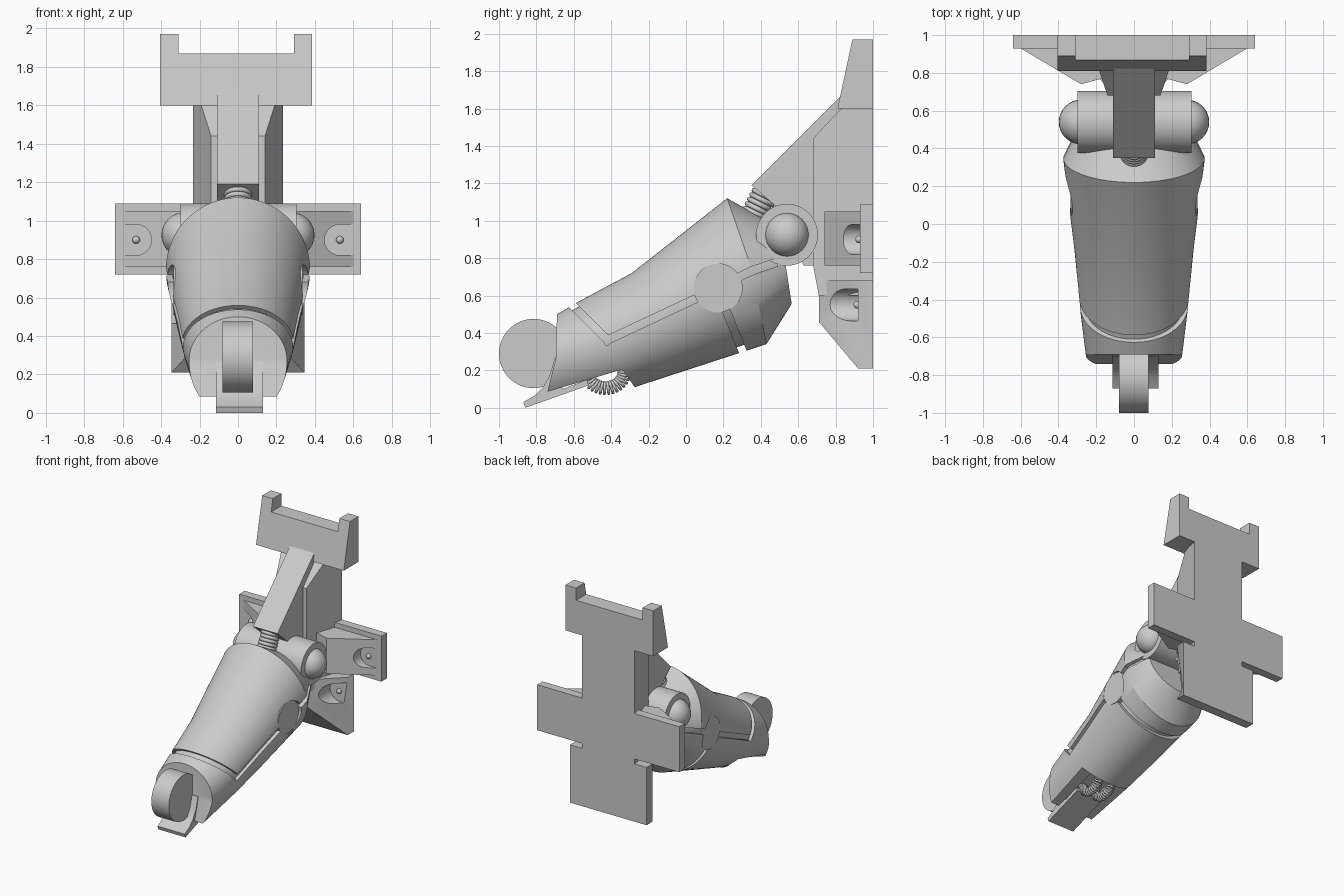
import bpy, bmesh, math
from mathutils import Vector

if "Cube" in bpy.data.objects:
    bpy.data.objects.remove(bpy.data.objects["Cube"])


def make(name, bm, smooth=False):
    bmesh.ops.recalc_face_normals(bm, faces=bm.faces)
    me = bpy.data.meshes.new(name)
    bm.to_mesh(me)
    bm.free()
    ob = bpy.data.objects.new(name, me)
    bpy.context.collection.objects.link(ob)
    return shade(ob) if smooth else ob


def activate(ob):
    bpy.ops.object.select_all(action='DESELECT')
    ob.select_set(True)
    bpy.context.view_layer.objects.active = ob


def shade(ob, angle=30):
    activate(ob)
    bpy.ops.object.shade_smooth_by_angle(angle=math.radians(angle))
    return ob


def prism(name, pts, a, b, axis='x', smooth=False, width=None):
    """Extrude a profile along an axis; width(y) tapers an x prism."""
    def place(p, t):
        if axis == 'x':
            k = width(p[0]) if width else 1
            return (t * k, p[0], p[1])
        return (p[0], t, p[1]) if axis == 'y' else (p[0], p[1], t)
    bm = bmesh.new()
    lo = [bm.verts.new(place(p, a)) for p in pts]
    hi = [bm.verts.new(place(p, b)) for p in pts]
    bm.faces.new(lo)
    bm.faces.new(hi)
    n = len(pts)
    for i in range(n):
        j = (i + 1) % n
        bm.faces.new((lo[i], lo[j], hi[j], hi[i]))
    return make(name, bm, smooth)


def circle(cx, cy, r, n=48):
    return [(cx + r * math.cos(i * math.tau / n), cy + r * math.sin(i * math.tau / n)) for i in range(n)]


def rect(x0, y0, x1, y1):
    return [(x0, y0), (x1, y0), (x1, y1), (x0, y1)]


def cut(ob, cutter):
    cutter.hide_render = True
    m = ob.modifiers.new('cut', 'BOOLEAN')
    m.object, m.operation, m.solver = cutter, 'DIFFERENCE', 'EXACT'
    activate(ob)
    bpy.ops.object.modifier_apply(modifier=m.name)
    bpy.data.objects.remove(cutter, do_unlink=True)


def dome(name, loc, r, seg=32):
    bpy.ops.mesh.primitive_uv_sphere_add(segments=seg, ring_count=seg // 2, radius=r, location=loc)
    ob = bpy.context.object
    ob.name = name
    bpy.ops.object.shade_smooth()


def ring(name, loc, tangent, R, r):
    rot = Vector(tangent).to_track_quat('Z', 'Y').to_euler()
    bpy.ops.mesh.primitive_torus_add(major_segments=24, minor_segments=8, major_radius=R,
                                     minor_radius=r, location=loc, rotation=rot)
    bpy.context.object.name = name
    bpy.ops.object.shade_smooth()


def loft(name, sections, n=96):
    """Sections are (top, mid, bottom) points in y-z plus a half width in x."""
    bm = bmesh.new()
    loops = []
    for top, mid, bot, w in sections:
        top, mid, bot = Vector(top), Vector(mid), Vector(bot)
        loop = []
        for i in range(n):
            c, s = math.cos(i * math.tau / n), math.sin(i * math.tau / n)
            p = mid + ((top - mid) * c if c > 0 else (mid - bot) * c)
            loop.append(bm.verts.new((w * s, p.x, p.y)))
        loops.append(loop)
    for a, b in zip(loops, loops[1:]):
        for i in range(n):
            j = (i + 1) % n
            bm.faces.new((a[i], a[j], b[j], b[i]))
    for loop, sec in ((loops[0], sections[0]), (loops[-1], sections[-1])):
        c = bm.verts.new((0, *sec[1]))
        for i in range(n):
            bm.faces.new((loop[i], loop[(i + 1) % n], c))
    return make(name, bm)


def blend(a, b, t):
    pts = [tuple(Vector(p).lerp(Vector(q), t)) for p, q in zip(a[:3], b[:3])]
    return (*pts, a[3] + (b[3] - a[3]) * t)


def shrink(sec, k):
    mid = (Vector(sec[0]) + Vector(sec[2])) / 2
    return (*[tuple(mid + (Vector(p) - mid) * k) for p in sec[:3]], sec[3] * k)


# mounting spine, tapering toward the front
prism('spine', [(0.71, 0.6), (0.68, 0.76), (0.68, 1.44), (0.83, 1.6), (0.96, 1.6), (1, 1.6), (1, 0.6), (0.96, 0.6)],
      -1, 1, width=lambda y: min(0.235, 0.14 + (y - 0.68) * 0.34))

# top block with notch
top = prism('top_block', [(0.81, 1.6), (1, 1.6), (1, 1.97), (0.89, 1.97)], -0.405, 0.385)
cut(top, prism('notch', rect(0.5, 1.87, 1.3, 2.2), -0.31, 0.29))

# lower foot of the mount
foot = prism('lower_mount', [(0.71, 0.46), (0.92, 0.21), (1, 0.21), (1, 0.68), (0.92, 0.68), (0.71, 0.68)],
             -1, 1, width=lambda y: min(0.345, 0.12 + (y - 0.71) * 1.07))

# side arms, gussets, screw pockets and screws
prism('arm_plate', rect(-0.64, 0.93, 0.64, 1.0), 0.72, 1.09, 'z')


def slot(cx, cz, r, s):
    arc = [(s * (cx - r * math.sin(i * math.pi / 16)), cz + r * math.cos(i * math.pi / 16)) for i in range(17)]
    return arc + [(s * (cx + 0.3), cz - r), (s * (cx + 0.3), cz + r)]


for s in (-1, 1):
    g = prism('arm_gusset', [(s * x, y) for x, y in
                             ((0.1, 0.94), (0.6, 0.94), (0.6, 0.93), (0.28, 0.74), (0.17, 0.77), (0.1, 0.8))],
              0.76, 1.05, 'z')
    cut(g, prism('slot', slot(0.53, 0.9, 0.08, s), 0.5, 0.93, 'y'))
    cut(foot, prism('slot', slot(0.27, 0.55, 0.085, s), 0.5, 0.92, 'y'))
    shade(g)
    dome('arm_screw', (s * 0.53, 0.925, 0.9), 0.02, 16)
    dome('foot_screw', (s * 0.27, 0.915, 0.55), 0.02, 16)
    dome('hinge_cap', (s * 0.28, 0.54, 0.925), 0.118)
shade(foot)

# diagonal strut and hinge barrel
prism('strut', [(0.83, 1.67), (0.35, 1.19), (0.5, 1.06), (0.56, 0.9), (0.63, 0.76), (0.9, 0.76), (0.9, 1.67)],
      -0.11, 0.11)
prism('hinge_barrel', circle(0.54, 0.925, 0.165, 64), -0.3, 0.305, smooth=True)

# upper spring
for i in range(6):
    t = i / 5
    ring('upper_spring', (0, 0.37 + 0.06 * t, 1.04 + 0.12 * t), (0, 0.45, 0.9), 0.06, 0.014)

# tapered body: outer shell plus an inner core that shows in the grooves
tip = ((-0.69, 0.50), (-0.695, 0.27), (-0.77, -0.03), 0.255)
A = ((-0.57, 0.57), (-0.45, 0.34), (-0.29, 0.105), 0.285)
B = ((-0.29, 0.72), (-0.14, 0.47), (-0.03, 0.19), 0.315)
C = ((0.22, 1.12), (0.35, 0.745), (0.43, 0.34), 0.375)
D = ((0.40, 1.02), (0.53, 0.78), (0.565, 0.555), 0.29)
body = loft('body_shell', [tip, A, B, C, D])
core = loft('body_core', [shrink(s, 0.91) for s in (blend(tip, A, 0.15), A, B, C, blend(D, C, 0.2))])


def groove(p, q, w=0.042):
    p, q = Vector(p), Vector(q)
    d = (q - p).normalized() * w / 2
    nrm = Vector((-d.y, d.x))
    p, q = p - d, q + d
    return prism('groove', [tuple(v) for v in (p - nrm, q - nrm, q + nrm, p + nrm)], -0.6, 0.6)


# grooves between the shells and the round pivot recess
path = [(-0.68, 0.62), (-0.42, 0.362), (0.12, 0.615)]
for p, q in list(zip(path, path[1:])) + [((0.2, 0.66), (0.36, 0.735)), ((0.36, 0.735), (0.65, 0.835)),
                                         ((0.19, 0.58), (0.32, 0.26))]:
    cut(body, groove(p, q))
cut(body, prism('recess', circle(0.17, 0.64, 0.13), -0.6, 0.6))
prism('pivot_disc', circle(0.17, 0.64, 0.13), -0.335, 0.335, smooth=True)

# undercut at the nose and pocket for the latch springs
for ob in (body, core):
    cut(ob, prism('undercut', [(-0.34, 0.205), (-0.76, 0.08), (-1, 0.01), (-1, -0.3), (0.01, -0.3)], -0.6, 0.6))
    cut(ob, prism('pocket', [(-0.36, 0.15), (-0.36, 0.28), (-0.66, 0.19), (-0.66, 0.06)], -0.125, 0.13))
    shade(ob)

# latch tongue curving up under the wheel
prism('latch_tongue', [(-0.87, 0.03), (-0.81, 0.065), (-0.765, 0.11), (-0.73, 0.17), (-0.7, 0.27), (-0.66, 0.27),
                       (-0.66, 0.1), (-0.53, 0.15), (-0.52, 0.12), (-0.86, 0.0)], -0.115, 0.13, smooth=True)

# two bent latch springs
for x in (-0.055, 0.065):
    for i in range(18):
        a = math.radians(185 + 175 * i / 17)
        ring('latch_spring', (x, -0.43 + 0.1 * math.cos(a), 0.19 + 0.085 * math.sin(a)),
             (0, -math.sin(a), math.cos(a)), 0.03, 0.008)

# front wheel
prism('wheel', circle(-0.815, 0.29, 0.185, 64), -0.08, 0.077, smooth=True)
